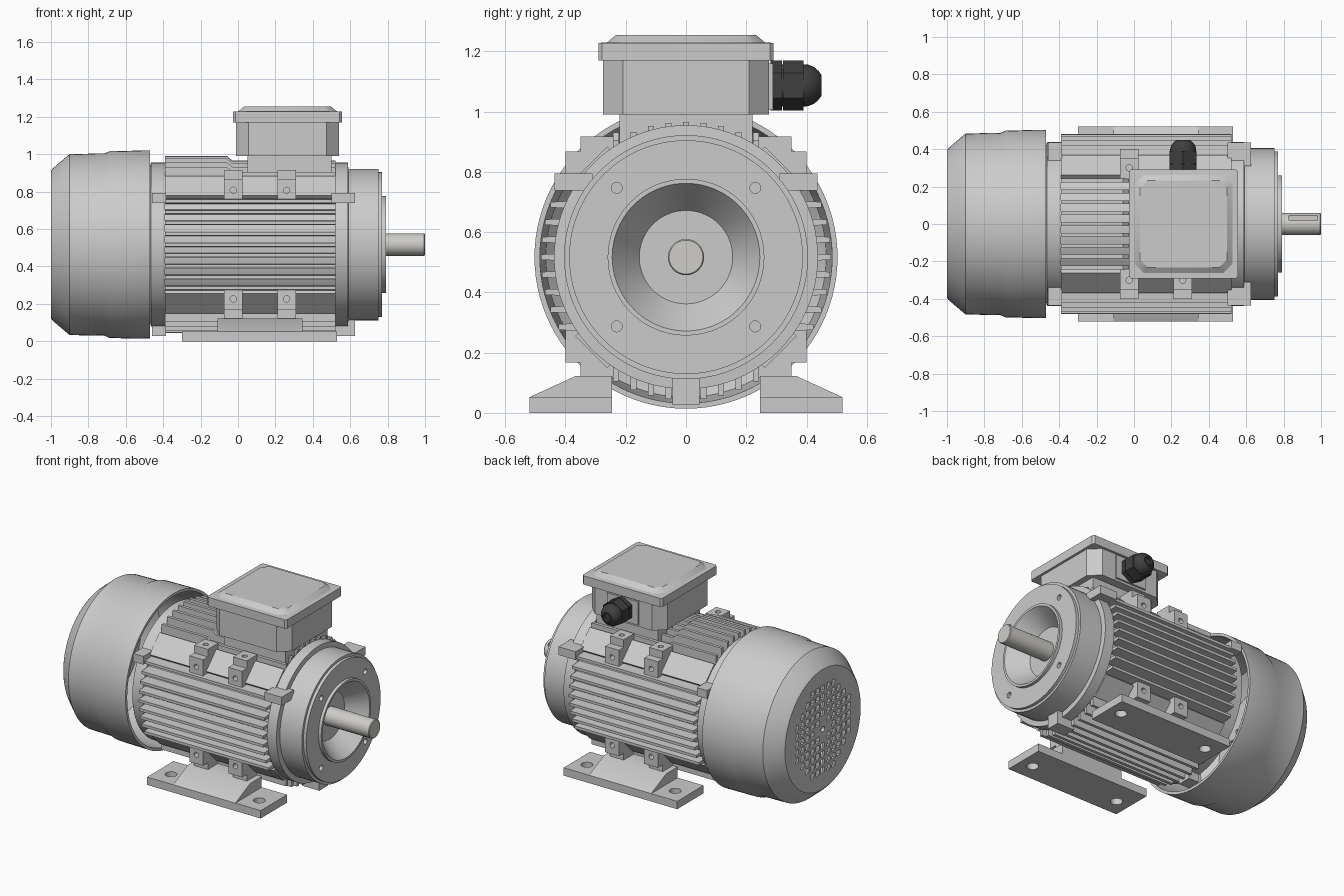
import bpy, bmesh
from math import sin, cos, pi, sqrt
from mathutils import Matrix

if "Cube" in bpy.data.objects:
    bpy.data.objects.remove(bpy.data.objects["Cube"])

ZC = 0.517          # height of the motor axis
BX = 0.265          # centre of the terminal box in x


def finish(name, bm, mat=None):
    bmesh.ops.recalc_face_normals(bm, faces=bm.faces)
    me = bpy.data.meshes.new(name)
    bm.to_mesh(me)
    bm.free()
    ob = bpy.data.objects.new(name, me)
    bpy.context.collection.objects.link(ob)
    if mat:
        me.materials.append(mat)
    return ob


def add_skin(bm, rings):
    """Bridge equal-sized rings of points and cap both ends."""
    vs = [[bm.verts.new(p) for p in r] for r in rings]
    n = len(vs[0])
    for a, b in zip(vs, vs[1:]):
        for i in range(n):
            j = (i + 1) % n
            bm.faces.new((a[i], a[j], b[j], b[i]))
    bm.faces.new(vs[0])
    bm.faces.new(vs[-1])


def place(axis, t, u, v):
    return {'x': (t, u, v), 'y': (u, t, v), 'z': (u, v, t)}[axis]


def add_prism(bm, pts, axis, a, b):
    add_skin(bm, [[place(axis, t, u, v) for u, v in pts] for t in (a, b)])


def add_box(bm, x0, x1, y0, y1, z0, z1):
    add_prism(bm, [(y0, z0), (y1, z0), (y1, z1), (y0, z1)], 'x', x0, x1)


def add_turn(bm, prof, axis='x', c=(0, ZC), n=96, ph=0.0):
    """Lathe a (position, radius) profile round an axis."""
    add_skin(bm, [[place(axis, t, c[0] + r * cos(ph + 2 * pi * i / n), c[1] + r * sin(ph + 2 * pi * i / n))
                   for i in range(n)] for t, r in prof])


def cut(ob, bm):
    cutter = finish("cutter", bm)
    cutter.hide_render = True
    m = ob.modifiers.new("cut", 'BOOLEAN')
    m.operation, m.solver, m.object = 'DIFFERENCE', 'EXACT', cutter
    dg = bpy.context.evaluated_depsgraph_get()
    me = bpy.data.meshes.new_from_object(ob.evaluated_get(dg))
    ob.modifiers.clear()
    ob.data = me
    bpy.data.objects.remove(cutter)


def octagon(hx, hy, ch, cx=BX):
    q = [(hx, hy - ch), (hx - ch, hy), (ch - hx, hy), (-hx, hy - ch)]
    return [(cx + x, y) for x, y in q + [(-x, -y) for x, y in q]]


def material(name, col):
    m = bpy.data.materials.new(name)
    m.diffuse_color = (*col, 1)
    m.use_nodes = True
    m.node_tree.nodes["Principled BSDF"].inputs["Base Color"].default_value = m.diffuse_color
    return m


steel = material("steel", (0.62, 0.61, 0.58))
black = material("black_plastic", (0.05, 0.05, 0.05))

# fan cover: hollow shell with a grid of square vents in the end
bm = bmesh.new()
add_turn(bm, [(-1, .395), (-.985, .412), (-.9, .484), (-.715, .487), (-.685, .5), (-.47, .503),
              (-.47, .485), (-.69, .48), (-.9, .465), (-.98, .39)])
cover = finish("fan_cover", bm)
bm = bmesh.new()
P, H = 0.054, 0.018
for i in range(-6, 7):
    for j in range(-6, 7):
        if 0.06 < P * sqrt(i * i + j * j) < 0.3:
            y, z = i * P, ZC + j * P
            add_box(bm, -1.05, -.95, y - H, y + H, z - H, z + H)
add_turn(bm, [(-1.05, .018), (-.95, .018)], n=24)
cut(cover, bm)

# stator core with flat corner bands
bm = bmesh.new()
add_turn(bm, [(-.395, .415), (.525, .415)])
finish("stator_core", bm)
bm = bmesh.new()
for k in range(4):
    tmp = len(bm.verts)
    add_box(bm, -.39, .52, .36, .445, -.075, .075)
    bm.verts.ensure_lookup_table()
    bmesh.ops.rotate(bm, verts=bm.verts[tmp:], cent=(0, 0, 0),
                     matrix=Matrix.Rotation(pi / 4 + k * pi / 2, 3, 'X'))
bmesh.ops.translate(bm, verts=bm.verts, vec=(0, 0, ZC))
finish("corner_bands", bm)

# cooling fins: level on the sides, upright on top and bottom
bm = bmesh.new()
for k in range(-4, 5):
    d = k * 0.058
    h = sqrt(.482 ** 2 - d * d)
    for s in (-1, 1):
        z = ZC + d
        add_prism(bm, [(s * .34, z - .015), (s * h, z - .009), (s * h, z + .009), (s * .34, z + .015)],
                  'x', -.39, .52)
    h = sqrt(.474 ** 2 - d * d)
    add_prism(bm, [(-.39, ZC + .34), (-.39, ZC + h), (-.06, ZC + h), (-.03, ZC + h - .025),
                   (.52, ZC + h - .025), (.52, ZC + .34)], 'y', d - .01, d + .01)
    add_box(bm, -.39, .52, d - .01, d + .01, ZC - h, ZC - .34)
finish("cooling_fins", bm)

# rear end shield
bm = bmesh.new()
add_turn(bm, [(-.5, .3), (-.465, .438), (-.39, .438)])
finish("rear_shield", bm)

# front flange with stepped rim, conical recess and four bolt holes
bm = bmesh.new()
add_turn(bm, [(.52, .438), (.588, .438), (.59, .405), (.75, .405), (.75, .388), (.77, .388),
              (.77, .26), (.79, .26), (.79, .245), (.67, .155)])
flange = finish("front_flange", bm)
bm = bmesh.new()
for sy in (-1, 1):
    for sz in (-1, 1):
        add_turn(bm, [(.7, .018), (.8, .018)], c=(sy * .23, ZC + sz * .23), n=24)
cut(flange, bm)

# clamping lugs on both shields
bm = bmesh.new()
for x0, x1 in ((-.46, -.385), (.5, .625)):
    for s in (-1, 1):
        add_box(bm, x0, x1, s * .31, s * .437, ZC + .222, ZC + .277)
    add_box(bm, x0, x1, -.045, .045, ZC - .49, ZC - .38)
finish("shield_lugs", bm)

# output shaft with keyway
bm = bmesh.new()
add_turn(bm, [(.6, .06), (.995, .06), (1, .056)], n=48)
shaft = finish("shaft", bm, steel)
bm = bmesh.new()
add_box(bm, .83, .98, .02, .045, ZC + .03, ZC + .1)
cut(shaft, bm)

# L-shaped mounting brackets with drilled pads
bm, holes = bmesh.new(), bmesh.new()
for x in (-.025, .26):
    for sy in (-1, 1):
        for sz in (-1, 1):
            prof = [(.24, .4), (.35, .4), (.35, .35), (.4, .35), (.4, .235), (.31, .235), (.24, .31)]
            add_prism(bm, [(sy * u, ZC + sz * v) for u, v in prof], 'x', x - .05, x + .05)
            add_turn(holes, [(sy * .36, .017), (sy * .45, .017)], 'y', (x, ZC + sz * .29), 20)
            add_turn(holes, [(ZC + sz * .36, .017), (ZC + sz * .45, .017)], 'z', (x, sy * .3), 20)
brackets = finish("mounting_brackets", bm)
cut(brackets, holes)

# feet: plate with sloped raised middle and two holes
for s, side in ((-1, "front"), (1, "back")):
    bm = bmesh.new()
    prof = [(.245, 0), (.52, 0), (.52, .052)]
    low, high = [(.245, .052)] * 2, [(.365, .123), (.245, .123)]
    rings = [(-.3, low), (-.11, low), (-.11, high), (.345, high), (.345, low), (.53, low)]
    low[0] = (.365, .052)
    add_skin(bm, [[(x, s * u, v) for u, v in prof + top] for x, top in rings])
    foot = finish(side + "_foot", bm)
    bm = bmesh.new()
    for x in (-.205, .44):
        add_turn(bm, [(-.1, .036), (.2, .036)], 'z', (x, s * .405), 32)
    cut(foot, bm)

# terminal box, neck and lid
bm = bmesh.new()
add_box(bm, .05, .5, -.22, .22, .88, .995)
finish("terminal_box_neck", bm)
bm = bmesh.new()
add_prism(bm, octagon(.275, .275, .066), 'z', .99, 1.175)
add_box(bm, .15, .375, .25, .288, 1.005, 1.16)
finish("terminal_box", bm)
bm = bmesh.new()
add_skin(bm, [[(x, y, z) for x, y in octagon(h, h, c)]
              for z, h, c in ((1.17, .291, .012), (1.228, .291, .012), (1.23, .262, .05), (1.255, .232, .04))])
finish("terminal_box_lid", bm)

# cable gland
bm = bmesh.new()
g = (.263, 1.087)
add_turn(bm, [(.28, .083), (.318, .083)], 'y', g, 6, pi / 6)
add_turn(bm, [(.31, .07), (.33, .07)], 'y', g, 32)
add_turn(bm, [(.322, .083), (.39, .083)], 'y', g, 6, pi / 6)
add_turn(bm, [(.38, .07), (.405, .069), (.425, .061), (.44, .048), (.45, .034), (.45, .026), (.435, .024)],
         'y', g, 32)
finish("cable_gland", bm, black)

# smooth the round surfaces, keep edges crisp
for ob in bpy.context.scene.objects:
    ob.select_set(True)
    bpy.context.view_layer.objects.active = ob
bpy.ops.object.shade_smooth_by_angle(angle=0.5)
